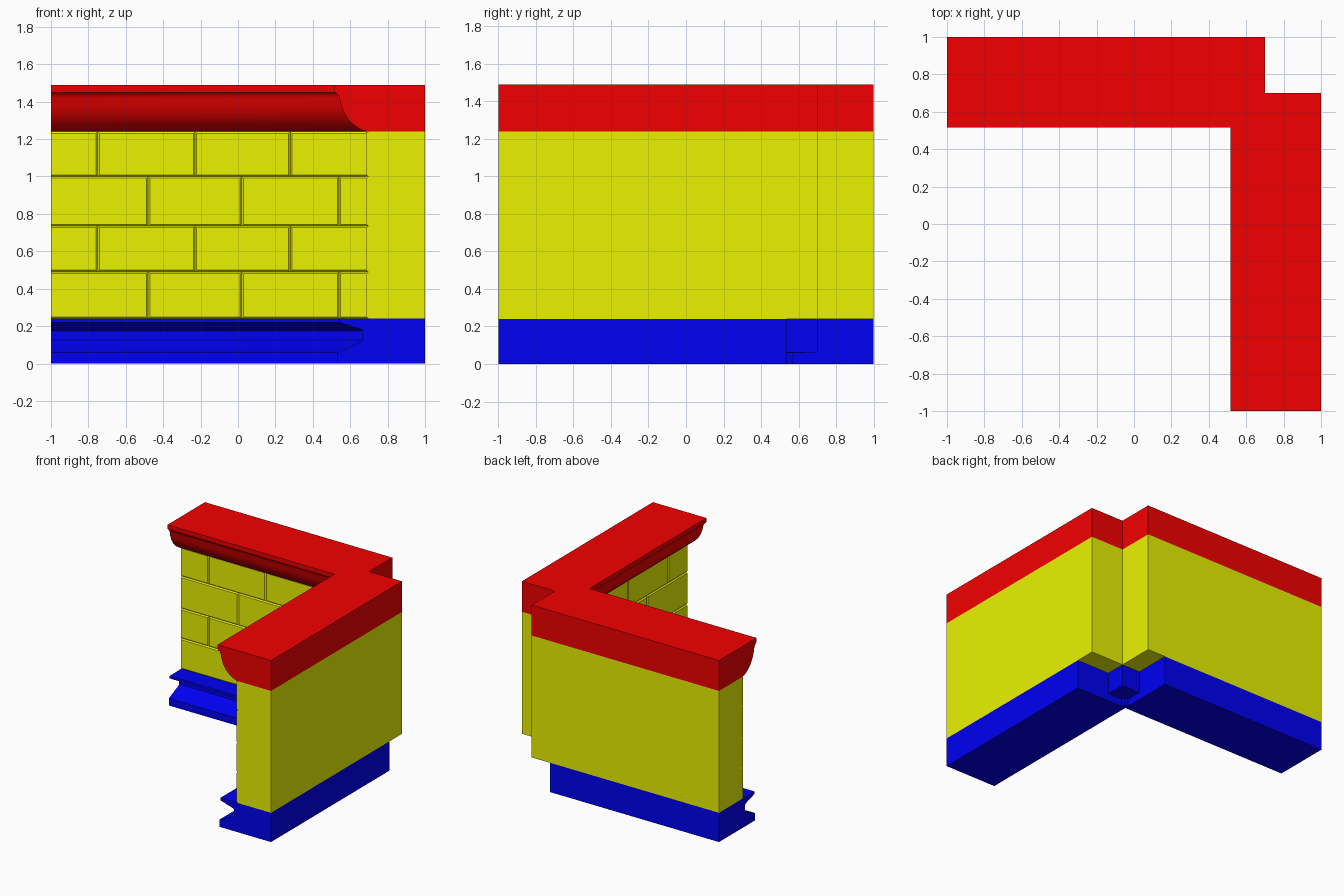
import bpy, bmesh, math

if "Cube" in bpy.data.objects:
    bpy.data.objects.remove(bpy.data.objects["Cube"])


def material(name, rgb):
    m = bpy.data.materials.new(name)
    m.diffuse_color = (*rgb, 1)
    m.use_nodes = True
    m.node_tree.nodes["Principled BSDF"].inputs["Base Color"].default_value = m.diffuse_color
    return m


RED = material("red", (0.9, 0.0, 0.0))
YELLOW = material("yellow", (0.83, 0.9, 0.0))
BLUE = material("blue", (0.0, 0.0, 0.9))


def finish(name, bm, mat, angle=35):
    bmesh.ops.recalc_face_normals(bm, faces=bm.faces[:])
    me = bpy.data.meshes.new(name)
    bm.to_mesh(me)
    bm.free()
    me.materials.append(mat)
    ob = bpy.data.objects.new(name, me)
    bpy.context.collection.objects.link(ob)
    bpy.ops.object.select_all(action='DESELECT')
    ob.select_set(True)
    bpy.context.view_layer.objects.active = ob
    bpy.ops.object.shade_smooth_by_angle(angle=math.radians(angle))
    return ob


def outline(p, e, q):
    """L-shaped plan: inner faces at p, arms end at e, corner filler reaches q."""
    notch = [(q, q)] if e == q else [(q, e), (q, q), (e, q)]
    return [(-1, p), (p, p), (p, -1), (1, -1), (1, e), *notch, (e, 1), (-1, 1)]


def moulding(name, profile, mat, e):
    bm = bmesh.new()
    rings = [[bm.verts.new((x, y, z)) for x, y in outline(p, e, q)] for p, z, q in profile]
    for a, b in zip(rings, rings[1:]):
        n = len(a)
        for i in range(n):
            j = (i + 1) % n
            bm.faces.new((a[i], a[j], b[j], b[i]))
    caps = [bm.faces.new(rings[0]), bm.faces.new(rings[-1])]
    bmesh.ops.triangulate(bm, faces=caps)
    return finish(name, bm, mat)


def add_box(bm, lo, hi, swap):
    """Box between two corners, optionally mirrored across the x = y diagonal."""
    verts = bmesh.ops.create_cube(bm, size=1)["verts"]
    for v in verts:
        c = [lo[i] + (v.co[i] + 0.5) * (hi[i] - lo[i]) for i in range(3)]
        if swap:
            c[0], c[1] = c[1], c[0]
        v.co = c
    return verts


# Grooved base, with a small foot below the corner filler
moulding("base", [(0.533, 0.0, 0.57), (0.533, 0.06, 0.57), (0.533, 0.0601, 0.7),
                  (0.655, 0.115, 0.7), (0.665, 0.125, 0.7), (0.665, 0.175, 0.7),
                  (0.655, 0.185, 0.7), (0.54, 0.22, 0.7), (0.54, 0.24, 0.7)], BLUE, 0.535)

# Cornice with a lip and a rounded underside
moulding("cornice", [(p, z, 0.7) for p, z in [
    (0.69, 1.24), (0.655, 1.252), (0.62, 1.275), (0.59, 1.305), (0.565, 1.345),
    (0.55, 1.385), (0.543, 1.42), (0.535, 1.438), (0.518, 1.45), (0.515, 1.465),
    (0.515, 1.49)]], RED, 0.7)

# Wall arms and the brick courses on their inner faces
rows = [0.24, 0.49, 0.735, 1.0, 1.24]
joints = [(-1, -0.48, 0.02, 0.54, 0.7), (-1, -0.75, -0.23, 0.28, 0.7)]
for side, swap in (("back", False), ("right", True)):
    bm = bmesh.new()
    add_box(bm, (-1, 0.7, 0.24), (0.7, 1, 1.24), swap)
    finish(side + "_wall", bm, YELLOW)
    bm = bmesh.new()
    for r in range(4):
        cuts = joints[r % 2]
        for x0, x1 in zip(cuts, cuts[1:]):
            add_box(bm, (x0, 0.688, rows[r]), (x1, 0.71, rows[r + 1]), swap)
    k = 0 if swap else 1
    front = [ed for ed in bm.edges if all(v.co[k] < 0.69 for v in ed.verts)
             and not all(v.co[1 - k] < -0.99 for v in ed.verts)]
    bmesh.ops.bevel(bm, geom=front, offset=0.009, segments=1, affect='EDGES')
    finish(side + "_bricks", bm, YELLOW, 30)
